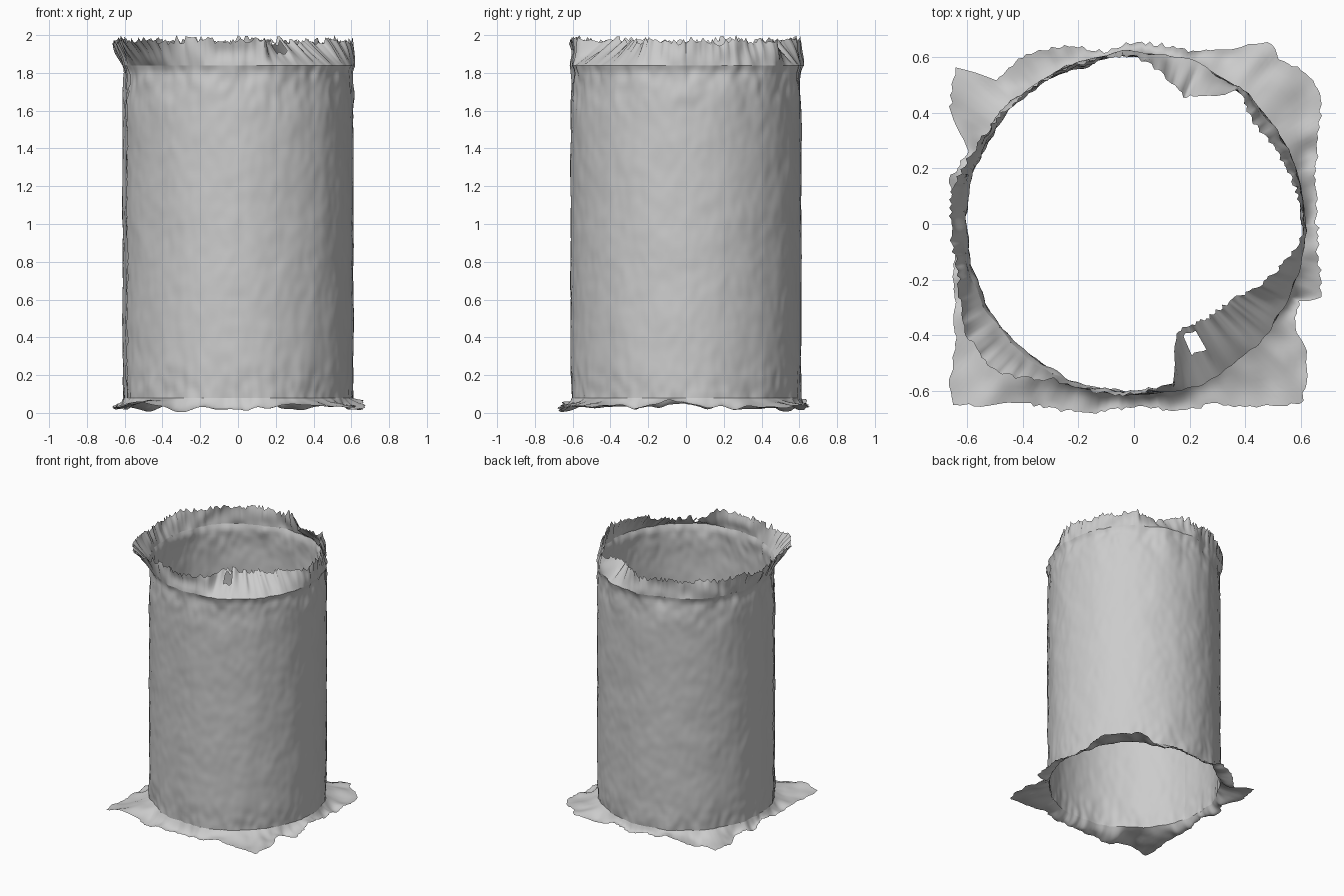
import bpy, math, random
from mathutils import noise, Vector

if "Cube" in bpy.data.objects:
    bpy.data.objects.remove(bpy.data.objects["Cube"])

random.seed(4)
N = 288  # columns around the shell


def lookup(table, deg):
    """Linear interpolation in a cyclic (degrees, value) table."""
    deg %= 360
    pts = sorted(table)
    pts = [(pts[-1][0] - 360, pts[-1][1])] + pts + [(pts[0][0] + 360, pts[0][1])]
    for (a, u), (b, v) in zip(pts, pts[1:]):
        if a <= deg <= b:
            return u + (v - u) * (deg - a) / max(b - a, 1e-6)


def rough(deg, z, scale, amp):
    a = math.radians(deg)
    return amp * noise.noise(Vector((math.cos(a), math.sin(a), z)) * scale)


def sheet(name, rows, cols, point, skip=lambda i, j: False):
    """Open grid surface from point(row, col)."""
    verts = [point(i, j) for i in range(rows + 1) for j in range(cols + 1)]
    w = cols + 1
    faces = [(i * w + j, i * w + j + 1, (i + 1) * w + j + 1, (i + 1) * w + j)
             for i in range(rows) for j in range(cols) if not skip(i, j)]
    me = bpy.data.meshes.new(name)
    me.from_pydata(verts, [], faces)
    me.shade_smooth()
    ob = bpy.data.objects.new(name, me)
    bpy.context.collection.objects.link(ob)
    return ob


def polar(r, deg, z):
    a = math.radians(deg)
    return (r * math.cos(a), r * math.sin(a), z)


def shell_radius(deg, z):
    """Wall radius: slightly tapered ends, rougher near the ends, groove under the rim."""
    end = max(0, 1 - z / 0.3, (z - 1.55) / 0.3)
    r = 0.611 - 0.012 * min(end, 1) ** 2
    r += 0.014 * math.exp(-((z - 1.84) / 0.02) ** 2)
    amp = 0.005 + 0.015 * min(end, 1)
    return r + rough(deg, z, 5, amp) + rough(deg, z, 14, amp * 0.5)


# Wall: a rolled sheet whose ragged ends overlap at a vertical seam on the left
SEAM, SPAN, ROWS = 194, 366, 90


def wall_point(i, j):
    z = 0.08 + 1.76 * i / ROWS
    deg = SEAM + SPAN * j / N
    r = shell_radius(deg, z)
    if j > N - 6:
        r += 0.012 * (j - N + 6) / 6
    if j == N:
        deg += random.uniform(-1.5, 1.5)
    return polar(r, deg, z)


sheet("column_wall", ROWS, N, wall_point)

# Torn rim: radius of the upper edge by angle (folds inward or flares outward)
RIM = [(5, .605), (28, .57), (41, .56), (52, .61), (57, .54), (68, .49), (76, .53),
       (90, .605), (133, .61), (154, .63), (171, .665), (195, .65), (213, .72),
       (225, .73), (233, .69), (242, .63), (270, .61), (284, .59), (288, .47),
       (292, .41), (302, .42), (322, .44), (340, .53), (355, .60)]
tops = [1.965 + rough(360 * j / N, 0, 5, 0.03) + random.uniform(-0.015, 0.02) for j in range(N)]
tops = [min(t, 2.0) for t in tops]
tops[N // 4] = tops[2 * N // 3] = 2.0
edges = [lookup(RIM, 360 * j / N) + random.uniform(-0.008, 0.008) for j in range(N)]
LIP = 8


def rim_point(i, j):
    t, k = i / LIP, j % N
    deg = 360 * k / N
    z = 1.84 + (tops[k] - 1.84) * t
    r = shell_radius(deg, 1.84) * (1 - t) + edges[k] * t
    return polar(r + rough(deg, z, 6, 0.02) * t * (1 - t) * 4, deg, z)


HOLE = round(N * 296 / 360)
sheet("torn_rim", LIP, N, rim_point,
      lambda i, j: abs(j - HOLE) <= 2 and 4 <= i <= 6)

# Base skirt: roughly square torn ground sheet, outline as plan points
OUT = [(.66, 0), (.65, .15), (.66, .3), (.67, .48), (.60, .56), (.52, .59), (.50, .65),
       (.35, .63), (.2, .62), (0, .655), (-.1, .62), (-.3, .635), (-.42, .59),
       (-.50, .52), (-.64, .56), (-.66, .42), (-.59, .26), (-.665, .16), (-.63, 0),
       (-.64, -.25), (-.64, -.42), (-.66, -.645), (-.4, -.64), (0, -.655), (.3, -.645),
       (.605, -.64), (.62, -.45), (.575, -.37), (.60, -.28), (.67, -.27), (.66, -.1)]
OUTLINE = [(math.degrees(math.atan2(y, x)) % 360, math.hypot(x, y)) for x, y in OUT]
SK = 8
skirt_edge = [lookup(OUTLINE, 360 * j / N) + random.uniform(-0.01, 0.006) for j in range(N)]


def skirt_point(i, j):
    t, k = i / SK, j % N
    deg = 360 * k / N
    r0 = shell_radius(deg, 0.08)
    r = r0 + (max(skirt_edge[k], r0 + 0.02) - r0) * t
    low = 0.035 + rough(deg, 0, 3.5, 0.045) + rough(deg, r, 9, 0.02)
    z = low + (0.08 - low) * (1 - t) ** 2.5
    return polar(r, deg, max(z, 0.0 if k % 36 == 0 else 0.006))


sheet("base_skirt", SK, N, skirt_point)
